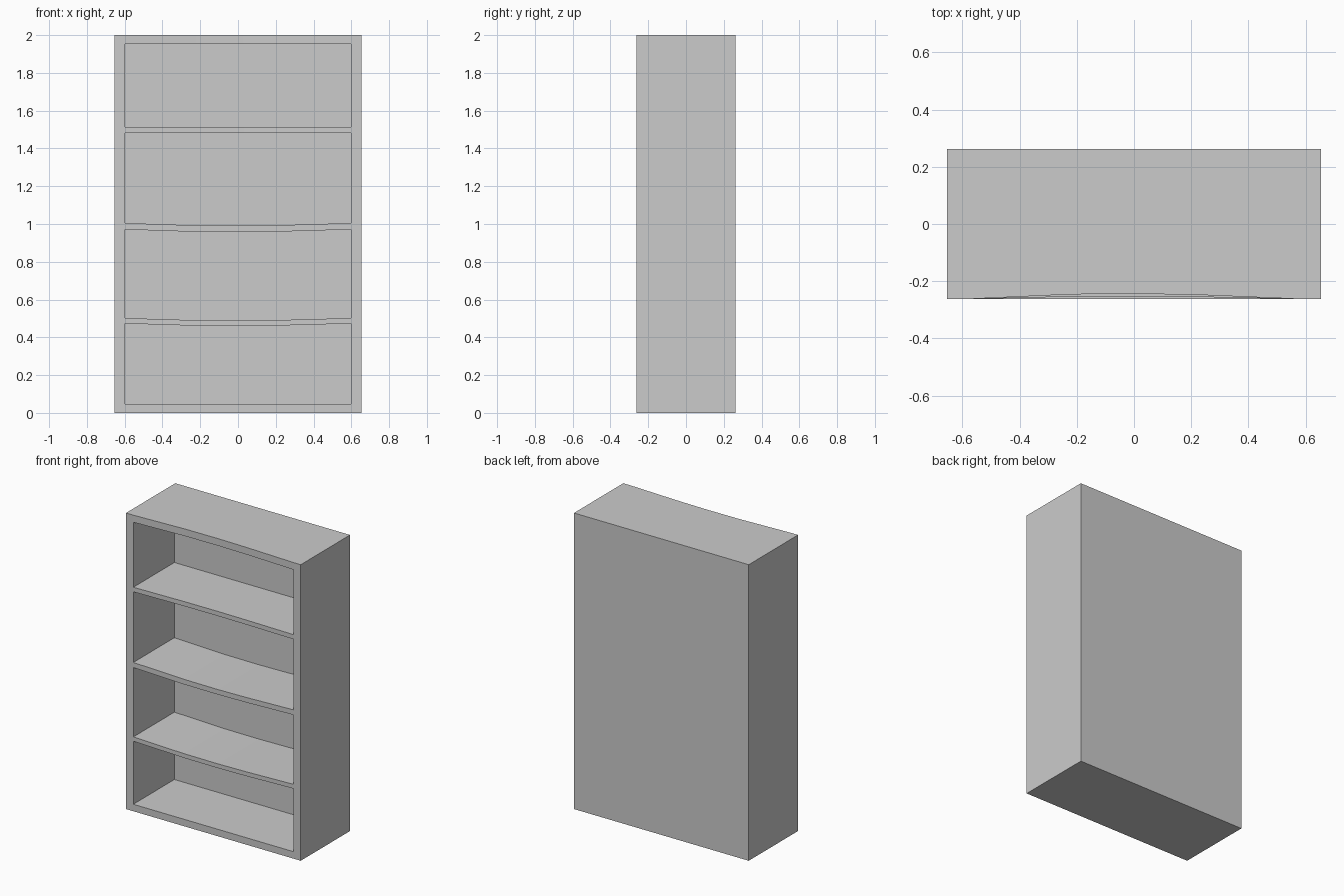
import bpy, bmesh

if "Cube" in bpy.data.objects:
    bpy.data.objects.remove(bpy.data.objects["Cube"])

W, D, H = 0.653, 0.263, 2.0      # half width, half depth, height
IN = 0.598                       # half width of the openings
BACK = 0.175                     # front face of the back panel
# warp profile across the width: (x, amount)
WARP = [(-IN, 0), (-0.22, 0.9), (0.03, 1), (0.25, 0.75), (IN, 0)]


def box(name, x0, x1, y0, y1, z0, z1):
    board(name, [(x0, 0), (x1, 0)], y0, y1, z0, z1)


def board(name, profile, y0, y1, z0, z1, sag=0, bow=0):
    """Board lofted along x; sag lowers it, bow pushes its front edge back."""
    bm = bmesh.new()
    rings = []
    for x, w in profile:
        f, s = y0 + bow * w, sag * w
        rings.append([bm.verts.new((x, y, z - s)) for y, z in
                      ((f, z0), (y1, z0), (y1, z1), (f, z1))])
    for a, b in zip(rings, rings[1:]):
        for i in range(4):
            j = (i + 1) % 4
            bm.faces.new((a[i], a[j], b[j], b[i]))
    bm.faces.new(rings[0])
    bm.faces.new(rings[-1])
    bmesh.ops.recalc_face_normals(bm, faces=bm.faces)
    me = bpy.data.meshes.new(name)
    bm.to_mesh(me)
    bm.free()
    bpy.context.collection.objects.link(bpy.data.objects.new(name, me))


# full-height sides and thick back
box("side_left", -W, -IN, -D, D, 0, H)
box("side_right", IN, W, -D, D, 0, H)
box("back_panel", -IN, IN, BACK, D, 0, H)

# base, shelves (lower two sagging) and top with slightly bowed front edge
for name, z0, z1, sag, bow in (
        ("base", 0, 0.047, 0, 0),
        ("shelf_lower", 0.473, 0.502, 0.013, 0),
        ("shelf_middle", 0.971, 1.005, 0.014, 0),
        ("shelf_upper", 1.482, 1.513, 0, 0.01),
        ("top", 1.952, H, 0, 0.019)):
    board(name, WARP, -D, BACK, z0, z1, sag, bow)
